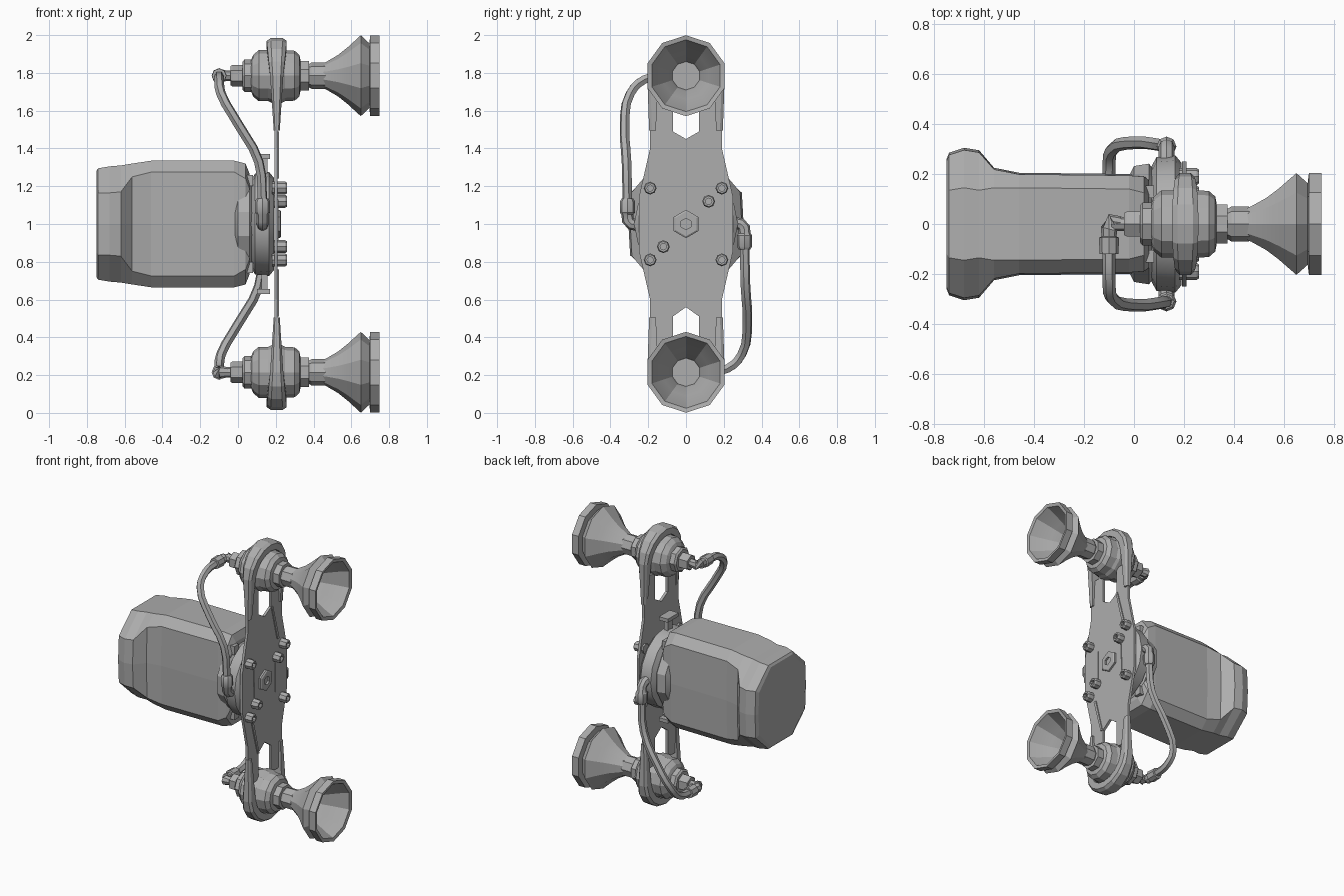
import bpy, bmesh, math
from mathutils import Vector, Matrix

if "Cube" in bpy.data.objects:
    bpy.data.objects.remove(bpy.data.objects["Cube"])

grey = bpy.data.materials.new("grey_metal")
grey.diffuse_color = (0.42, 0.42, 0.42, 1)
grey.use_nodes = True
grey.node_tree.nodes["Principled BSDF"].inputs["Base Color"].default_value = grey.diffuse_color
TURN = Matrix.Translation((0, 0, 2)) @ Matrix.Rotation(math.pi, 4, 'X')  # half turn about the motor axis


def finish(name, bm, both=False, smooth=None):
    """Write the mesh; 'both' adds the copy at the opposite end."""
    bmesh.ops.recalc_face_normals(bm, faces=bm.faces)
    if both:
        half = bmesh.ops.duplicate(bm, geom=bm.verts[:] + bm.edges[:] + bm.faces[:])["geom"]
        bmesh.ops.transform(bm, matrix=TURN.copy(),
                            verts=[g for g in half if isinstance(g, bmesh.types.BMVert)])
    me = bpy.data.meshes.new(name)
    bm.to_mesh(me)
    bm.free()
    me.materials.append(grey)
    ob = bpy.data.objects.new(name, me)
    bpy.context.collection.objects.link(ob)
    if smooth:
        bpy.ops.object.select_all(action='DESELECT')
        ob.select_set(True)
        bpy.context.view_layer.objects.active = ob
        bpy.ops.object.shade_smooth_by_angle(angle=math.radians(smooth))
    return ob


def loft(bm, rings, cap=True):
    rows = [[bm.verts.new(p) for p in r] for r in rings]
    n = len(rows[0])
    for a, b in zip(rows, rows[1:]):
        for i in range(n):
            j = (i + 1) % n
            bm.faces.new((a[i], a[j], b[j], b[i]))
    if cap:
        bm.faces.new(rows[0])
        bm.faces.new(rows[-1])


def turned(bm, prof, y, z, n, turn=0.0):
    """Turned part along x from (x, radius) pairs."""
    loft(bm, [[(x, y + r * math.sin(2 * math.pi * i / n + turn),
                z + r * math.cos(2 * math.pi * i / n + turn)) for i in range(n)] for x, r in prof])


def tube(bm, pts, radii, n=8):
    """Tube through points with a radius at each."""
    pts = [Vector(p) for p in pts]
    rings = []
    for i, p in enumerate(pts):
        d = (pts[min(i + 1, len(pts) - 1)] - pts[max(i - 1, 0)]).normalized()
        ref = Vector((1, 0, 0)) if abs(d.x) < 0.8 else Vector((0, 0, 1))
        u = d.cross(ref).normalized()
        v = d.cross(u)
        rings.append([p + radii[i] * (math.cos(2 * math.pi * k / n) * u + math.sin(2 * math.pi * k / n) * v)
                      for k in range(n)])
    loft(bm, rings)


def box(bm, lo, hi):
    mid = [(a + b) / 2 for a, b in zip(lo, hi)]
    size = [b - a for a, b in zip(lo, hi)]
    bmesh.ops.create_cube(bm, size=1, matrix=Matrix.Translation(mid) @ Matrix.Diagonal((*size, 1)))


def slab(bm, outline, x0, x1):
    """Flat plate from a (y, z) outline."""
    loft(bm, [[(x, y, z) for y, z in outline] for x in (x0, x1)])


def section(x, hy, hz, cy, cz):
    """Chamfered rectangle with a slight ridge halfway up each side."""
    q = [(hy, 0), (hy * 0.97, hz - cz), (hy - cy, hz), (-hy + cy, hz), (-hy * 0.97, hz - cz),
         (-hy, 0), (-hy * 0.97, cz - hz), (cy - hy, -hz), (hy - cy, -hz), (hy * 0.97, cz - hz)]
    return [(x, y, 1 + z) for y, z in q]


# motor housing, flared at the rear
bm = bmesh.new()
loft(bm, [section(*s) for s in (
    (-0.75, 0.26, 0.28, 0.14, 0.13), (-0.74, 0.285, 0.295, 0.15, 0.13), (-0.68, 0.305, 0.305, 0.16, 0.14),
    (-0.62, 0.295, 0.31, 0.16, 0.14), (-0.56, 0.225, 0.32, 0.08, 0.07), (-0.46, 0.205, 0.335, 0.06, 0.06),
    (-0.02, 0.20, 0.335, 0.06, 0.06), (0.04, 0.195, 0.32, 0.07, 0.08), (0.06, 0.18, 0.27, 0.07, 0.08))])
finish("motor_housing", bm)

# collar and hub between motor and plate
bm = bmesh.new()
turned(bm, [(-0.02, 0.20), (0.0, 0.24), (0.06, 0.25), (0.075, 0.23)], 0, 1, 12, math.pi / 12)
turned(bm, [(0.07, 0.23), (0.09, 0.268), (0.165, 0.275), (0.19, 0.245)], 0, 1, 16)
finish("hub", bm, smooth=25)
bm = bmesh.new()
for sy in (-1, 1):
    for z in (0.74, 1.20):
        box(bm, (0.03, sy * 0.13 - 0.025, z), (0.08, sy * 0.13 + 0.025, z + 0.06))
finish("collar_lugs", bm)

# latch on top and bottom of the hub
bm = bmesh.new()
box(bm, (0.125, -0.025, 1.25), (0.155, 0.025, 1.35))
box(bm, (0.10, -0.06, 1.345), (0.17, 0.06, 1.37))
finish("hub_latch", bm, both=True)

# mounting plate with notched ends and two arms at each end
bm = bmesh.new()
right = [(0.07, 0.51), (0.07, 0.32), (0.19, 0.32), (0.19, 0.60), (0.25, 0.86)]
right += [(y, 2 - z) for y, z in reversed(right)]
slab(bm, [(0, 0.56)] + right + [(0, 1.45)] + [(-y, z) for y, z in reversed(right)], 0.192, 0.21)
finish("mounting_plate", bm)

# plate bolts with sunk heads
bm = bmesh.new()
for y, z in ((-0.19, 1.19), (0.19, 1.19), (0.12, 1.12)):
    turned(bm, [(0.18, 0.034), (0.25, 0.034), (0.26, 0.028), (0.26, 0.017), (0.24, 0.017)], y, z, 8)
finish("plate_bolts", bm, both=True)
bm = bmesh.new()
turned(bm, [(0.20, 0.075), (0.222, 0.075), (0.228, 0.065), (0.228, 0.03), (0.215, 0.03)], 0, 1, 6)
finish("center_nut", bm)

# raised ribs on the plate
bm = bmesh.new()
slab(bm, [(0.07, 1.49), (0.085, 1.49), (0.155, 1.24), (0.135, 1.24)], 0.205, 0.217)
slab(bm, [(-0.13, 1.13), (-0.115, 1.13), (-0.115, 0.92), (-0.12, 0.92)], 0.205, 0.215)
finish("plate_ribs", bm, both=True)

# horseshoe brackets: strap over the horn with prongs tapering to the plate
bm = bmesh.new()
ZH = 1.785
path = [(-0.18, 1.5, -0.18, 0)]
arc = [(math.cos(math.pi * k / 8), math.sin(math.pi * k / 8)) for k in range(8, -1, -1)]
spine = [(-1, 0, 1.495, 0.016)] + [(c, s, ZH, 0.035 + 0.018 * s) for c, s in arc] + [(1, 0, 1.495, 0.016)]
rings = []
for c, s, z, h in spine:
    ri, ro = (0.16, 0.195) if z < 1.6 else (0.145, 0.205)
    rings.append([(0.205 + dx, c * r, z + s * r * 0.97) for dx, r in
                  ((-h, ri), (-h, ro - 0.015), (-h * 0.6, ro), (h * 0.6, ro), (h, ro - 0.015), (h, ri))])
loft(bm, rings)
finish("horseshoe_bracket", bm, both=True)

# horn bells, hollow with a grooved rim
bm = bmesh.new()
turned(bm, [(0.44, 0.06), (0.47, 0.075), (0.53, 0.11), (0.58, 0.15), (0.65, 0.214), (0.695, 0.172),
            (0.70, 0.214), (0.75, 0.214), (0.745, 0.19), (0.69, 0.165), (0.62, 0.125),
            (0.56, 0.085), (0.53, 0.075)], 0, ZH, 10)
finish("horn_bell", bm, both=True, smooth=25)

# horn bodies: stacked nuts and a faceted hub
bm = bmesh.new()
turned(bm, [(0.37, 0.058), (0.39, 0.07), (0.46, 0.07), (0.47, 0.058)], 0, ZH, 8)
turned(bm, [(0.30, 0.085), (0.375, 0.085)], 0, ZH, 8, math.pi / 8)
turned(bm, [(0.07, 0.085), (0.08, 0.11), (0.11, 0.135), (0.16, 0.135), (0.18, 0.145), (0.23, 0.145),
            (0.25, 0.135), (0.30, 0.132), (0.325, 0.11), (0.33, 0.085)], 0, ZH, 12)
turned(bm, [(0.025, 0.075), (0.035, 0.087), (0.08, 0.087)], 0, ZH, 8)
turned(bm, [(-0.04, 0.05), (-0.03, 0.057), (0.03, 0.057)], 0, ZH, 6)
turned(bm, [(-0.09, 0.028), (-0.03, 0.028)], 0, ZH, 8)
finish("horn_body", bm, both=True)

# elbow fitting behind each horn
bm = bmesh.new()
tube(bm, [(-0.055, 0.005, ZH), (-0.085, 0.01, ZH), (-0.1, -0.02, ZH), (-0.1, -0.05, ZH),
          (-0.1, -0.055, ZH), (-0.1, -0.12, ZH)], [0.026, 0.034, 0.034, 0.03, 0.04, 0.038])
finish("horn_elbow", bm, both=True, smooth=35)

# cables from the horn elbows to the hub
curve = bpy.data.curves.new("cable_path", 'CURVE')
curve.dimensions = '3D'
spline = curve.splines.new('BEZIER')
knots = [(-0.1, -0.10, 1.785), (-0.1, -0.22, 1.765), (-0.09, -0.295, 1.69), (0.0, -0.325, 1.53),
         (0.11, -0.315, 1.33), (0.13, -0.31, 1.11)]
spline.bezier_points.add(len(knots) - 1)
for bp, k in zip(spline.bezier_points, knots):
    bp.co = k
    bp.handle_left_type = bp.handle_right_type = 'AUTO'
spline.resolution_u = 3
curve.bevel_depth = 0.026
curve.bevel_resolution = 1
temp = bpy.data.objects.new("cable_path", curve)
bpy.context.collection.objects.link(temp)
bm = bmesh.new()
bm.from_mesh(temp.to_mesh())
bpy.data.objects.remove(temp)
finish("cable", bm, both=True, smooth=40)

# cable plugs and hub elbows
bm = bmesh.new()
tube(bm, [(0.13, -0.31, 1.135), (0.13, -0.31, 1.12), (0.13, -0.31, 1.06), (0.13, -0.31, 1.05),
          (0.13, -0.308, 1.02), (0.13, -0.29, 1.0), (0.13, -0.24, 0.99)],
     [0.03, 0.04, 0.04, 0.032, 0.032, 0.032, 0.03])
finish("cable_plug", bm, both=True, smooth=35)
